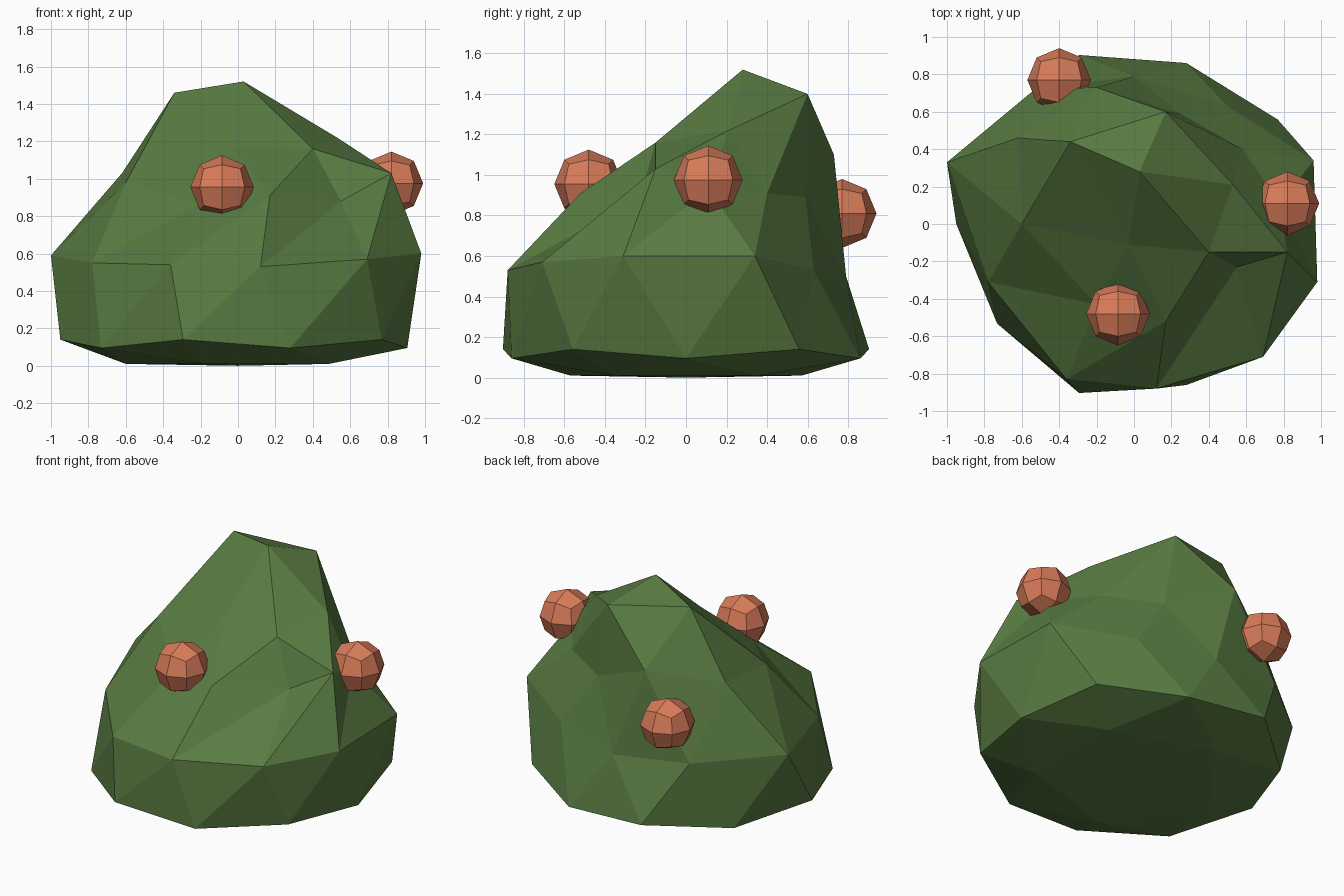
import bpy, bmesh, math
from mathutils import Vector

if "Cube" in bpy.data.objects:
    bpy.data.objects.remove(bpy.data.objects["Cube"])


def material(name, color):
    m = bpy.data.materials.new(name)
    m.diffuse_color = color
    m.use_nodes = True
    m.node_tree.nodes["Principled BSDF"].inputs["Base Color"].default_value = m.diffuse_color
    return m


def add_object(name, bm, mat):
    bmesh.ops.recalc_face_normals(bm, faces=bm.faces[:])
    mesh = bpy.data.meshes.new(name)
    bm.to_mesh(mesh)
    bm.free()
    mesh.materials.append(mat)
    ob = bpy.data.objects.new(name, mesh)
    bpy.context.collection.objects.link(ob)
    return ob


def angle(v):
    return round(math.degrees(math.atan2(v.co.y, v.co.x))) % 360


def polar(deg, r, z):
    a = math.radians(deg)
    return Vector((r * math.cos(a), r * math.sin(a), z))


leaf = material("leaf_green", (0.10, 0.20, 0.055, 1))
coral = material("berry_coral", (0.69, 0.20, 0.10, 1))

# Bush: an icosphere whose rings (counter-clockwise from +x) are pulled into shape
crown = [(.53, .21, 1.22), (.17, .60, 1.40), (-.34, .44, 1.46),
         (-.03, -.11, 1.17), (.40, -.15, 1.16)]
shoulder = [(.78, .11, .93), (.58, .40, .91), (.25, .59, .89), (-.20, .73, 1.10),
            (-.62, .46, 1.03), (-.60, 0, .98), (-.20, -.43, .87), (.17, -.52, .91),
            (.55, -.23, .88), (.82, -.15, 1.03)]
waist = [(.96, .34, .60), (.50, .63, .53), (0, .79, .50), (-.53, .72, .55),
         (-1, .33, .59), (-.78, -.31, .55), (-.36, -.83, .54), (.12, -.88, .53),
         (.69, -.71, .57), (.98, -.31, .60)]

bm = bmesh.new()
bmesh.ops.create_icosphere(bm, subdivisions=2, radius=1)
rings = {"crown": [], "shoulder": [], "waist": []}
for v in bm.verts[:]:
    z = v.co.z
    if z > 0.95:
        v.co = (.03, .28, 1.52)
    elif z > 0.7:
        rings["crown"].append((angle(v), v))
    elif z > 0.2:
        rings["shoulder"].append((angle(v), v))
    elif z > -0.2:
        rings["waist"].append((angle(v), v))
    elif z > -0.49:
        v.co = polar(angle(v), 0.95, 0.14)
    elif z > -0.7:
        v.co = polar(angle(v), 0.905, 0.095)
    elif z > -0.95:
        v.co = polar(angle(v), 0.60, 0.01)
    else:
        v.co = (0, 0, 0)
for name, points in (("crown", crown), ("shoulder", shoulder), ("waist", waist)):
    for (_, v), p in zip(sorted(rings[name], key=lambda r: r[0]), points):
        v.co = p
add_object("bush", bm, leaf)

# Berries: cubes cut once and rounded into faceted balls
berries = [(-.085, -.48, .955), (.82, .11, .975), (-.40, .77, .81)]
for i, centre in enumerate(berries, 1):
    bm = bmesh.new()
    bmesh.ops.create_cube(bm, size=2)
    bmesh.ops.subdivide_edges(bm, edges=bm.edges[:], cuts=1, use_grid_fill=True)
    for v in bm.verts:
        v.co = v.co.normalized() * 0.17
    add_object(f"berry_{i}", bm, coral).location = centre
